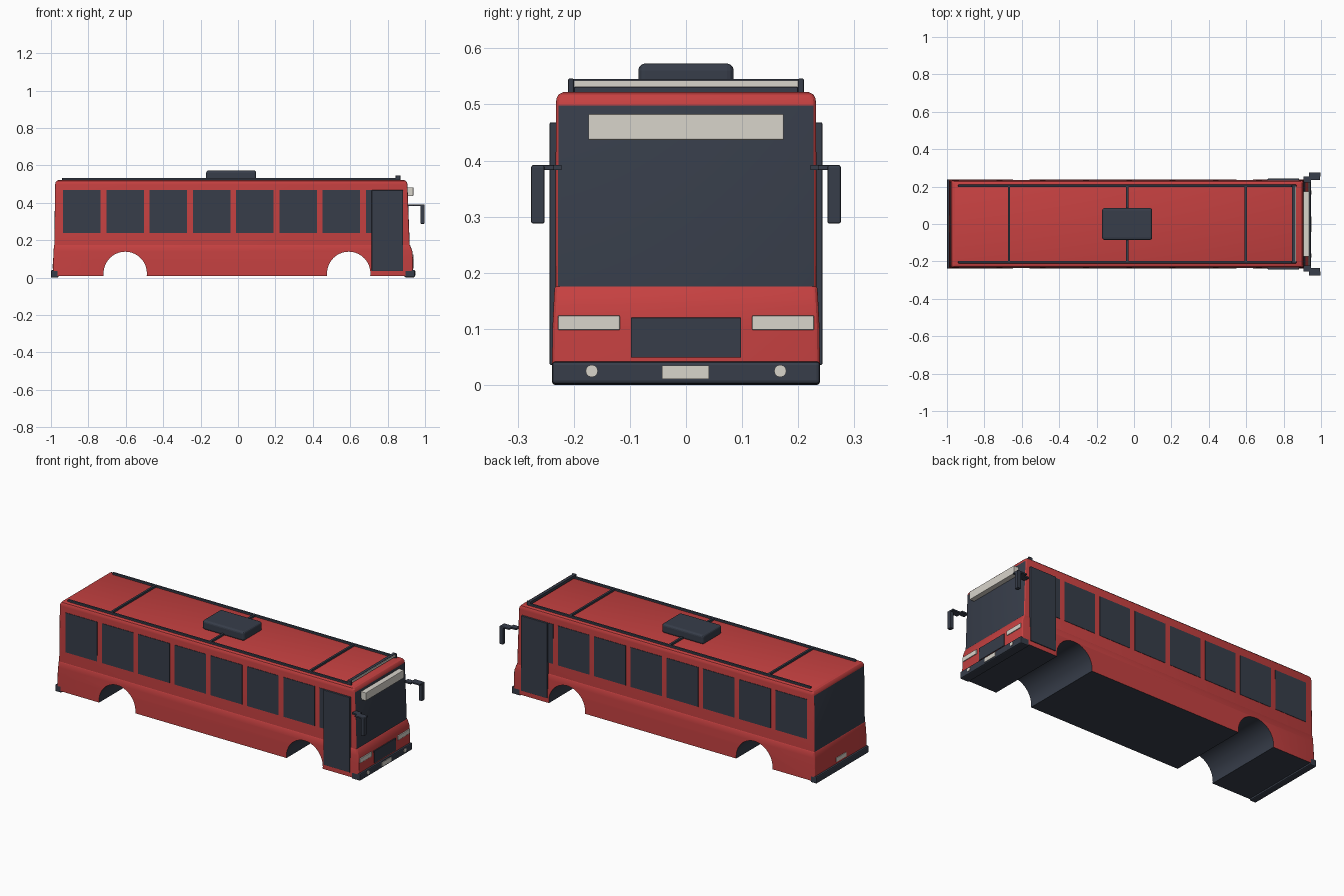
import bpy, bmesh, math
from mathutils import Vector

if "Cube" in bpy.data.objects:
    bpy.data.objects.remove(bpy.data.objects["Cube"])


def material(name, rgb):
    m = bpy.data.materials.new(name)
    m.diffuse_color = (*rgb, 1)
    m.use_nodes = True
    m.node_tree.nodes["Principled BSDF"].inputs["Base Color"].default_value = m.diffuse_color
    return m


RED = material("red paint", (0.56, 0.052, 0.052))
DARK = material("dark trim and glass", (0.038, 0.047, 0.068))
LIGHT = material("pale lamp", (0.69, 0.66, 0.60))


def finish(bm, name, mats):
    bmesh.ops.recalc_face_normals(bm, faces=bm.faces)
    me = bpy.data.meshes.new(name)
    bm.to_mesh(me)
    bm.free()
    ob = bpy.data.objects.new(name, me)
    bpy.context.collection.objects.link(ob)
    for m in mats:
        me.materials.append(m)
    return ob


def box(name, x, y, z, mat, bevel=0.0, segs=2):
    """Box from (min, max) ranges, optionally with rounded edges."""
    bm = bmesh.new()
    bmesh.ops.create_cube(bm, size=1)
    for v in bm.verts:
        v.co = Vector([(r[0] + r[1]) / 2 + c * (r[1] - r[0]) for r, c in zip((x, y, z), v.co)])
    if bevel:
        bmesh.ops.bevel(bm, geom=bm.edges[:], offset=bevel, segments=segs, affect='EDGES', profile=0.5)
    return finish(bm, name, [mat])


def pair(name, x, y, z, mat, bevel=0.0):
    """Matching boxes on the left and right side."""
    for side, s in (("left", 1), ("right", -1)):
        box(f"{side}_{name}", x, sorted((s * y[0], s * y[1])), z, mat, bevel)


def cylinder(name, centre, radius, depth, axis, mat, segs):
    bm = bmesh.new()
    bmesh.ops.create_cone(bm, cap_ends=True, segments=segs, radius1=radius, radius2=radius, depth=depth)
    q = Vector((0, 0, 1)).rotation_difference(Vector(axis))
    for v in bm.verts:
        v.co = q @ v.co + Vector(centre)
    return finish(bm, name, [mat])


# Body shell: rounded rectangles stacked up the height (z, rear x, front x, half width)
LEVELS = [(0.010, -0.990, 0.936, 0.239), (0.100, -0.988, 0.935, 0.238),
          (0.142, -0.986, 0.932, 0.236), (0.172, -0.984, 0.921, 0.2345),
          (0.176, -0.982, 0.918, 0.2325), (0.498, -0.978, 0.906, 0.232),
          (0.510, -0.975, 0.903, 0.231), (0.518, -0.969, 0.897, 0.227),
          (0.522, -0.960, 0.888, 0.219)]
R = 0.009
bm = bmesh.new()
rings = []
for z, x0, x1, w in LEVELS:
    ring = []
    for i, (cx, cy) in enumerate(((x1 - R, w - R), (x0 + R, w - R), (x0 + R, R - w), (x1 - R, R - w))):
        for k in range(4):
            a = math.pi / 2 * (i + k / 3)
            ring.append(bm.verts.new((cx + R * math.cos(a), cy + R * math.sin(a), z)))
    rings.append(ring)
for lo, hi in zip(rings, rings[1:]):
    for i in range(16):
        j = (i + 1) % 16
        bm.faces.new((lo[i], lo[j], hi[j], hi[i]))
bm.faces.new(rings[0])
bm.faces.new(rings[-1])
body = finish(bm, "body", [RED, DARK])

# Wheel arches cut across the full width
ARCH_X, ARCH_Z, ARCH_R = (-0.603, 0.592), 0.023, 0.116
for n, ax in enumerate(ARCH_X):
    cutter = cylinder(f"arch_cutter_{n}", (ax, 0, ARCH_Z), ARCH_R, 0.8, (0, 1, 0), DARK, 40)
    cutter.hide_render = True
    mod = body.modifiers.new("arch", 'BOOLEAN')
    mod.operation, mod.solver, mod.object = 'DIFFERENCE', 'EXACT', cutter
    bpy.context.view_layer.objects.active = body
    bpy.ops.object.modifier_apply(modifier=mod.name)
    bpy.data.objects.remove(cutter)

# Dark underside, arch linings, windscreen and rear window
for p in body.data.polygons:
    co = [body.data.vertices[i].co for i in p.vertices]
    lining = abs(p.normal.y) < 0.5 and any(
        all(abs(math.hypot(c.x - ax, c.z - ARCH_Z) - ARCH_R) < 0.004 for c in co) for ax in ARCH_X)
    glass = abs(p.normal.x) > 0.8 and 0.176 < p.center.z < 0.498
    p.material_index = int(lining or glass or p.normal.z < -0.8)
bpy.ops.object.select_all(action='DESELECT')
body.select_set(True)
bpy.context.view_layer.objects.active = body
bpy.ops.object.shade_smooth_by_angle(angle=math.radians(25))

# Side windows, with a short one behind the door, and doors
for i in range(8):
    x0 = -0.935 + i * 0.2313
    x1 = x0 + 0.2 if i < 7 else 0.72
    pair(f"window_{i + 1}", (x0, x1), (0.228, 0.2345), (0.24, 0.468), DARK)
pair("door", (0.715, 0.882), (0.226, 0.243), (0.036, 0.468), DARK, 0.002)

# Bumpers
box("front_bumper", (0.89, 0.946), (-0.239, 0.239), (0.002, 0.042), DARK, 0.006)
box("rear_bumper", (-1.0, -0.96), (-0.239, 0.239), (0.0, 0.04), DARK, 0.006)

# Front fittings
box("front_grille", (0.925, 0.939), (-0.098, 0.098), (0.049, 0.12), DARK, 0.001)
pair("headlight", (0.925, 0.9395), (0.118, 0.228), (0.098, 0.124), LIGHT, 0.002)
box("front_plate", (0.94, 0.949), (-0.043, 0.041), (0.011, 0.035), LIGHT)
for s, side in ((1, "left"), (-1, "right")):
    cylinder(f"{side}_fog_light", (0.944, s * 0.168, 0.025), 0.011, 0.01, (1, 0, 0), LIGHT, 12)
box("destination_board", (0.9, 0.937), (-0.174, 0.174), (0.437, 0.483), LIGHT, 0.002)

# Rear plate
box("rear_plate", (-0.992, -0.98), (-0.045, 0.045), (0.05, 0.074), LIGHT)

# Mirrors: arm reaching forward, head hanging down
pair("mirror_mount", (0.905, 0.945), (0.222, 0.255), (0.383, 0.392), DARK)
pair("mirror_arm", (0.935, 0.995), (0.235, 0.275), (0.383, 0.392), DARK, 0.002)
pair("mirror_head", (0.975, 0.997), (0.252, 0.276), (0.288, 0.391), DARK, 0.003)

# Roof rails, cross bars and front light bar
pair("roof_rail", (-0.94, 0.865), (0.198, 0.21), (0.518, 0.533), DARK, 0.002)
for i, x in enumerate((-0.668, -0.036, 0.598)):
    box(f"roof_cross_bar_{i + 1}", (x - 0.006, x + 0.006), (-0.2, 0.2), (0.518, 0.533), DARK)
box("light_bar", (0.845, 0.862), (-0.203, 0.203), (0.529, 0.545), DARK)
box("light_bar_lens", (0.86, 0.865), (-0.2, 0.2), (0.531, 0.543), LIGHT)
pair("light_bar_bracket", (0.843, 0.868), (0.2, 0.21), (0.516, 0.546), DARK, 0.002)

# Rooftop air unit
box("roof_unit", (-0.17, 0.097), (-0.085, 0.085), (0.52, 0.573), DARK, 0.012, 3)
